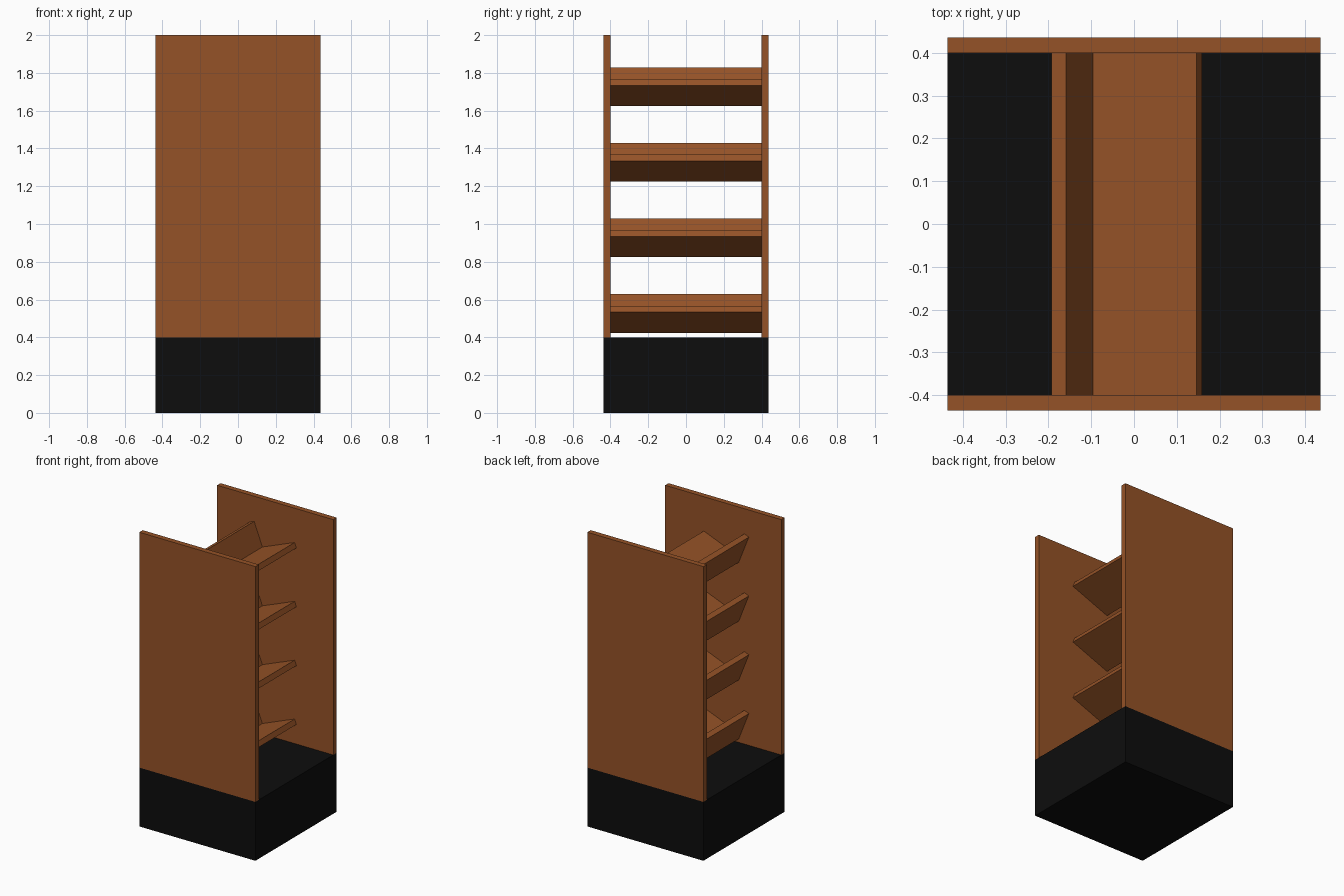
import bpy, math

if "Cube" in bpy.data.objects:
    bpy.data.objects.remove(bpy.data.objects["Cube"])

HALF = 0.4364      # half of the square footprint
INNER = 0.40       # half of the clear width between the panels
T = 0.0364         # board thickness
BASE_H = 0.40
TILT = math.radians(21.5)


def material(name, rgb):
    m = bpy.data.materials.new(name)
    m.diffuse_color = (*rgb, 1.0)
    m.use_nodes = True
    m.node_tree.nodes["Principled BSDF"].inputs["Base Color"].default_value = m.diffuse_color
    return m


wood = material("brown_wood", (0.30, 0.085, 0.02))
black = material("black", (0.004, 0.004, 0.004))


def extrude_profile(name, profile, y0, y1, mat):
    """Closed solid from an anticlockwise (x, z) profile, run along y."""
    n = len(profile)
    verts = [(x, y, z) for y in (y0, y1) for x, z in profile]
    faces = [tuple(range(n)), tuple(reversed(range(n, 2 * n)))]
    faces += [(i, i + n, (i + 1) % n + n, (i + 1) % n) for i in range(n)]
    mesh = bpy.data.meshes.new(name)
    mesh.from_pydata(verts, [], faces)
    mesh.materials.append(mat)
    obj = bpy.data.objects.new(name, mesh)
    bpy.context.collection.objects.link(obj)
    return obj


def rect(x0, x1, z0, z1):
    return [(x0, z0), (x1, z0), (x1, z1), (x0, z1)]


# Black plinth
extrude_profile("base", rect(-HALF, HALF, 0, BASE_H), -HALF, HALF, black)

# Tall panels at front and back
for name, y0, y1 in (("front_panel", -HALF, -INNER), ("back_panel", INNER, HALF)):
    extrude_profile(name, rect(-HALF, HALF, BASE_H, 2.0), y0, y1, wood)

# Four tilted L-shaped shelves; the profile turns about its outer corner
DEPTH, BACK = 0.297, 0.206
ell = [(0, 0), (DEPTH, 0), (DEPTH, T), (T, T), (T, BACK), (0, BACK)]
c, s = math.cos(TILT), math.sin(TILT)
for i in range(4):
    px, pz = -0.117, 0.424 + 0.4 * i
    profile = [(px + u * c - v * s, pz + u * s + v * c) for u, v in ell]
    extrude_profile(f"shelf_{i + 1}", profile, -INNER, INNER, wood)
